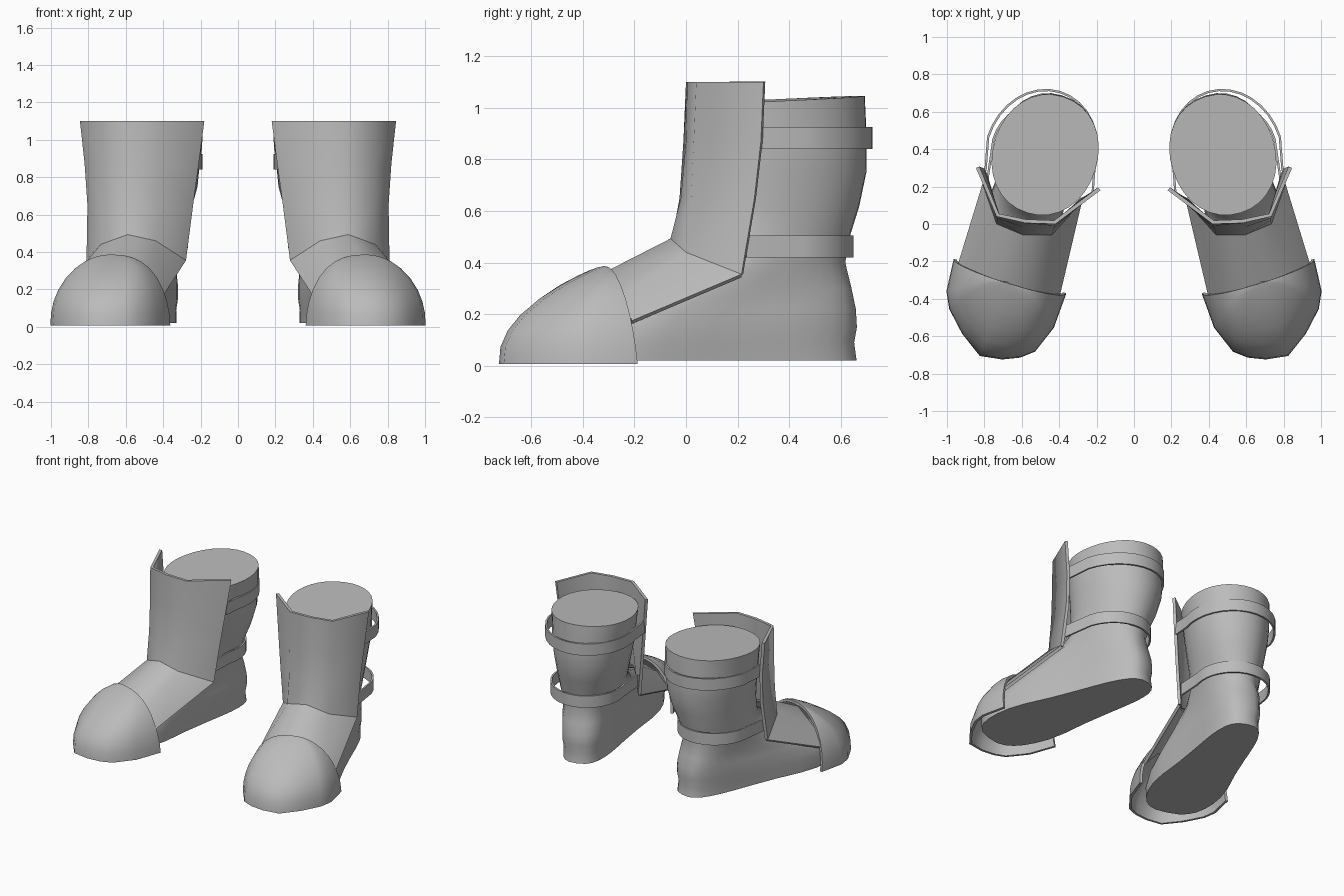
import bpy, math
from mathutils import Vector, Matrix

cube = bpy.data.objects.get("Cube")
if cube:
    bpy.data.objects.remove(cube)

GREY = (0.5, 0.5, 0.5, 1)
mat = bpy.data.materials.new("plain_grey")
mat.use_nodes = True
mat.diffuse_color = GREY
mat.node_tree.nodes["Principled BSDF"].inputs["Base Color"].default_value = GREY

# Foot frame: pivot on the leg axis, toes turned outwards
PLACE = Matrix.Translation((0.475, 0.37, 0)) @ Matrix.Rotation(math.radians(17), 4, 'Z')


def foot(u, f, z):
    """Point at u sideways, f forwards and z up in the turned-out foot frame."""
    return PLACE @ Vector((u, -f, z))


def power(value, exponent):
    return math.copysign(abs(value) ** exponent, value)


def loft(name, rows, closed=False, thickness=0.0, angle=50):
    """Skin rows of points, optionally thicken, then mirror to the other boot."""
    n = len(rows[0])
    verts = [p for row in rows for p in row]
    faces = []
    for r in range(len(rows) - 1):
        for c in range(n if closed else n - 1):
            d = (c + 1) % n
            faces.append((r * n + c, r * n + d, r * n + n + d, r * n + n + c))
    if closed:
        faces.append(tuple(reversed(range(n))))
        faces.append(tuple(range(len(verts) - n, len(verts))))
    mesh = bpy.data.meshes.new(name)
    mesh.from_pydata(verts, [], faces)
    mesh.materials.append(mat)
    obj = bpy.data.objects.new(name, mesh)
    bpy.context.collection.objects.link(obj)
    bpy.ops.object.select_all(action='DESELECT')
    obj.select_set(True)
    bpy.context.view_layer.objects.active = obj
    if thickness:
        solid = obj.modifiers.new("thickness", 'SOLIDIFY')
        solid.thickness = thickness
        solid.offset = -1
        bpy.ops.object.modifier_apply(modifier=solid.name)
    bpy.ops.object.shade_smooth_by_angle(angle=math.radians(angle))
    mirror = obj.modifiers.new("other_boot", 'MIRROR')
    mirror.use_mirror_merge = False


# Leg and shoe: height, back, front, heel offset, heel half width, toe half width
RINGS = [
    (1.03, -0.325, 0.325, 0, 0.28, 0.28), (0.95, -0.33, 0.32, 0, 0.273, 0.273),
    (0.85, -0.33, 0.315, 0.01, 0.265, 0.265), (0.75, -0.33, 0.31, 0.01, 0.255, 0.25),
    (0.62, -0.3, 0.31, 0.02, 0.23, 0.225), (0.5, -0.258, 0.33, 0.035, 0.205, 0.2),
    (0.4, -0.24, 0.45, 0.04, 0.19, 0.2), (0.3, -0.26, 0.66, 0.04, 0.19, 0.22),
    (0.22, -0.28, 0.85, 0.035, 0.195, 0.25), (0.15, -0.285, 0.95, 0.035, 0.195, 0.275),
    (0.09, -0.275, 0.99, 0.035, 0.185, 0.285), (0.02, -0.285, 0.99, 0.035, 0.185, 0.28),
]


def body_ring(z, back, front, offset, heel, toe, n=32):
    row = []
    low = z < 0.35
    box = 0.72 if low else 0.95
    waist = 0.16 if low else 0
    for i in range(n):
        t = 2 * math.pi * i / n
        k = (1 - power(math.cos(t), box)) / 2
        width = heel + (toe - heel) * k
        width *= 1 - waist * max(0, math.sin(math.pi * k / 0.7))
        tilt = 0.016 * math.cos(t) if z > 1 else 0
        u = offset * (1 - k) + width * power(math.sin(t), box)
        row.append(foot(u, back + (front - back) * k, z + tilt))
    return row


loft("boot_body", [body_ring(*ring) for ring in RINGS], closed=True)

# Shin guard, with the ankle fold as its lowest row
ankle = [(0.81, 0.215, 0.355), (0.735, 0, 0.44), (0.59, -0.06, 0.493),
         (0.44, -0.06, 0.46), (0.278, 0.12, 0.355)]
shin = [
    [(0.845, 0.30, 1.1), (0.735, 0.04, 1.1), (0.58, 0.005, 1.1), (0.42, 0, 1.1), (0.18, 0.18, 1.1)],
    [(0.82, 0.29, 0.87), (0.73, 0.03, 0.87), (0.58, 0, 0.87), (0.425, -0.01, 0.87), (0.21, 0.16, 0.87)],
    [(0.805, 0.265, 0.65), (0.73, 0.02, 0.65), (0.585, -0.02, 0.65), (0.43, -0.025, 0.65), (0.24, 0.14, 0.65)],
    ankle,
]
loft("shin_guard", shin, thickness=0.02, angle=70)

# Instep plate from the ankle fold to under the toe cap
instep_front = [foot(0.275, 0.69, 0.175), foot(0.2, 0.71, 0.27), foot(-0.02, 0.73, 0.353),
                foot(-0.2, 0.71, 0.285), foot(-0.295, 0.69, 0.175)]
loft("instep_plate", [ankle, instep_front], thickness=0.02, angle=70)

# Toe cap: ground outline shrunk towards the crest, level by level
REAR, CREST = 0.675, 0.386
OUTLINE = [
    (0.305, 0.675), (0.292, 0.85), (0.25, 0.937), (0.145, 1.044), (0.02, 1.13),
    (-0.1, 1.113), (-0.19, 1.075), (-0.256, 1.022), (-0.315, 0.87), (-0.325, 0.675),
]


def cap_level(angle):
    z = 0.008 + (CREST - 0.008) * math.sin(angle)
    ahead = math.cos(angle) ** 1.85
    lean = 0.04 * z / CREST
    row = []
    for u, f in OUTLINE:
        # The inner flank stands fuller than the outer one
        side = math.cos(angle) ** (0.95 if u > 0 else 0.75)
        row.append(foot(u * side, REAR + lean + (f - REAR) * ahead, z))
    return row


loft("toe_cap", [cap_level(math.radians(a)) for a in (89, 82, 74, 65, 54, 42, 30, 20, 10, 0)],
     thickness=0.018)


# Straps round the back of the leg, ending inside the shin guard
def strap(name, u, width, depth, outer_end, inner_end, low, high, n=16):
    rows = []
    for z in (high, low):
        arc = [math.pi * i / n for i in range(n + 1)]
        loop = [foot(u + width * math.cos(a), -depth * math.sin(a), z) for a in arc]
        rows.append([(*inner_end, z)] + loop[::-1] + [(*outer_end, z)])
    loft(name, rows, thickness=0.012)


strap("upper_strap", 0.022, 0.303, 0.35, (0.80, 0.285), (0.215, 0.17), 0.84, 0.925)
strap("lower_strap", 0.045, 0.25, 0.268, (0.79, 0.235), (0.287, 0.14), 0.42, 0.505)
